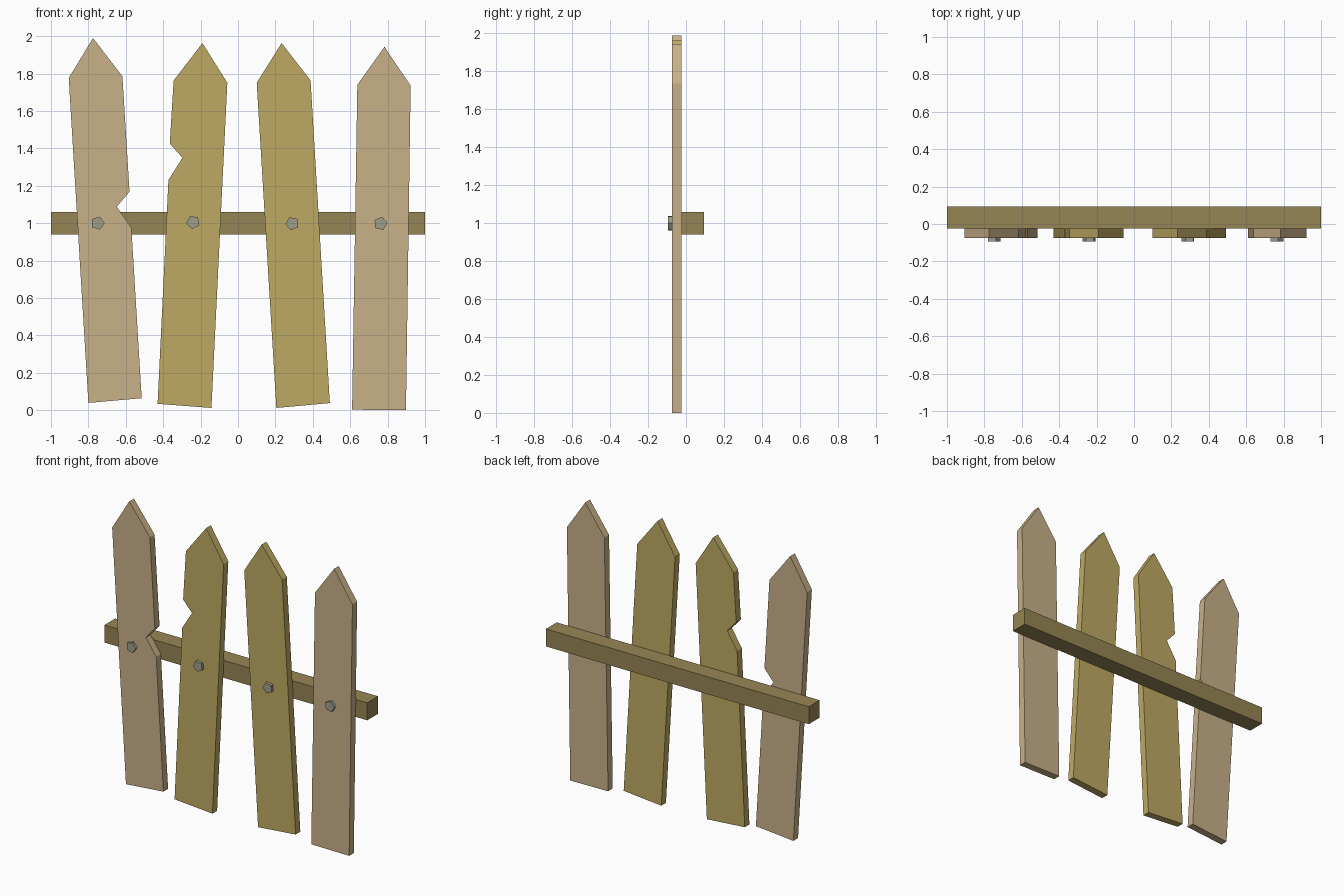
import bpy, bmesh, math

if "Cube" in bpy.data.objects:
    bpy.data.objects.remove(bpy.data.objects["Cube"])


def material(name, rgb):
    m = bpy.data.materials.new(name)
    m.diffuse_color = (*rgb, 1)
    m.use_nodes = True
    m.node_tree.nodes["Principled BSDF"].inputs["Base Color"].default_value = m.diffuse_color
    return m


TAN = material("tan wood", (0.58, 0.44, 0.25))
OLIVE = material("yellow wood", (0.515, 0.40, 0.127))
RAIL = material("dark wood", (0.305, 0.238, 0.089))
IRON = material("grey iron", (0.34, 0.34, 0.26))


def extrude(name, outline, y0, y1, mat):
    """Solid from an x/z outline, running from y0 (front) to y1 (back)."""
    bm = bmesh.new()
    face = bm.faces.new([bm.verts.new((x, y0, z)) for x, z in outline])
    ext = bmesh.ops.extrude_face_region(bm, geom=[face])
    verts = [g for g in ext["geom"] if isinstance(g, bmesh.types.BMVert)]
    bmesh.ops.translate(bm, verts=verts, vec=(0, y1 - y0, 0))
    bmesh.ops.recalc_face_normals(bm, faces=bm.faces)
    me = bpy.data.meshes.new(name)
    bm.to_mesh(me)
    bm.free()
    me.materials.append(mat)
    ob = bpy.data.objects.new(name, me)
    bpy.context.collection.objects.link(ob)
    return ob


# Horizontal rail behind the pickets
extrude("rail", [(-1, 0.94), (1, 0.94), (1, 1.06), (-1, 1.06)], -0.024, 0.094, RAIL)

# Leaning pickets with pointed tops, two of them notched
pickets = [
    (TAN, [(-0.775, 1.99), (-0.618, 1.785), (-0.58, 1.168), (-0.648, 1.088),
           (-0.57, 0.975), (-0.515, 0.064), (-0.80, 0.039), (-0.905, 1.776)]),
    (OLIVE, [(-0.19, 1.963), (-0.057, 1.75), (-0.142, 0.012), (-0.43, 0.034),
             (-0.372, 1.23), (-0.297, 1.35), (-0.365, 1.425), (-0.344, 1.763)]),
    (OLIVE, [(0.233, 1.963), (0.388, 1.763), (0.491, 0.038), (0.205, 0.012),
             (0.10, 1.75)]),
    (TAN, [(0.783, 1.943), (0.923, 1.735), (0.898, 0.0), (0.61, 0.003),
           (0.638, 1.74)]),
]
for i, (mat, outline) in enumerate(pickets, 1):
    extrude(f"picket_{i}", outline, -0.075, -0.024, mat)

# Five-sided nail heads
for i, (x, z, turn) in enumerate([(-0.75, 1.0, 0), (-0.24, 1.005, 190),
                                  (0.29, 0.998, 185), (0.762, 0.998, 5)], 1):
    ring = [(x + 0.037 * math.cos(math.radians(turn + 72 * k)),
             z + 0.037 * math.sin(math.radians(turn + 72 * k))) for k in range(5)]
    extrude(f"nail_{i}", ring, -0.094, -0.06, IRON)
